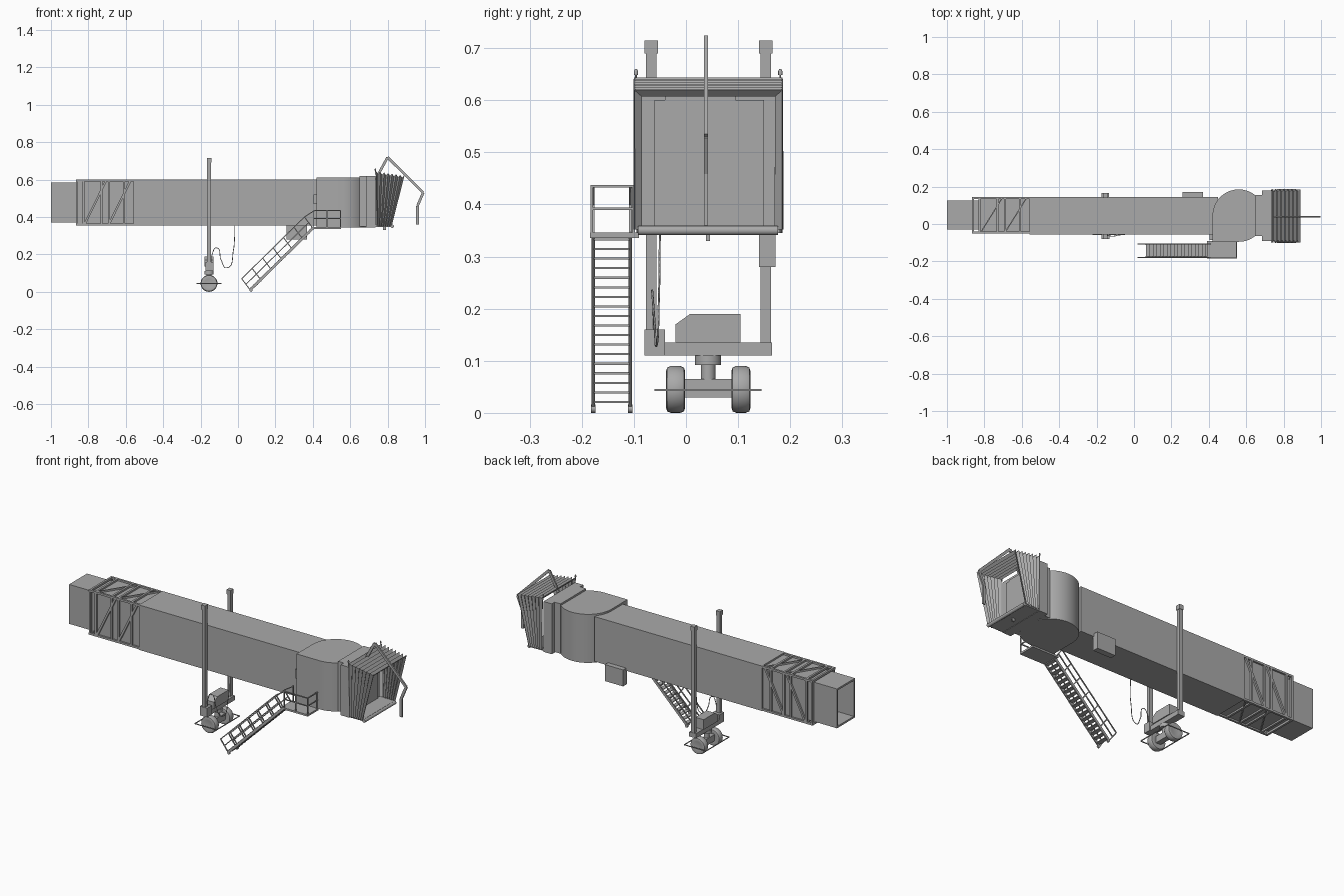
import bpy, bmesh, math
from mathutils import Vector

if "Cube" in bpy.data.objects:
    bpy.data.objects.remove(bpy.data.objects["Cube"])

grey = bpy.data.materials.new("mid_grey")
grey.diffuse_color = (0.4, 0.4, 0.4, 1)
grey.use_nodes = True
grey.node_tree.nodes["Principled BSDF"].inputs["Base Color"].default_value = grey.diffuse_color


def finish(name, bm, smooth=False):
    bmesh.ops.recalc_face_normals(bm, faces=bm.faces)
    me = bpy.data.meshes.new(name)
    bm.to_mesh(me)
    bm.free()
    me.materials.append(grey)
    ob = bpy.data.objects.new(name, me)
    bpy.context.collection.objects.link(ob)
    if smooth:
        bpy.ops.object.select_all(action='DESELECT')
        ob.select_set(True)
        bpy.context.view_layer.objects.active = ob
        bpy.ops.object.shade_smooth_by_angle(angle=math.radians(35))
    return ob


def add_box(bm, x0, x1, y0, y1, z0, z1):
    vs = bmesh.ops.create_cube(bm, size=1)["verts"]
    for v in vs:
        v.co = ((x0 + x1) / 2 + v.co.x * (x1 - x0), (y0 + y1) / 2 + v.co.y * (y1 - y0),
                (z0 + z1) / 2 + v.co.z * (z1 - z0))


def boxes(name, *dims):
    bm = bmesh.new()
    for d in dims:
        add_box(bm, *d)
    return finish(name, bm)


def add_bar(bm, a, b, w, h=None):
    # square bar from a to b, w along y (or sideways), h across
    a, b = Vector(a), Vector(b)
    d = b - a
    side = Vector((0, 1, 0)) if abs(d.normalized().y) < 0.9 else Vector((1, 0, 0))
    up = d.cross(side).normalized()
    vs = bmesh.ops.create_cube(bm, size=1)["verts"]
    for v in vs:
        v.co = (a + b) / 2 + d * v.co.x + side * v.co.y * w + up * v.co.z * (h or w)


def bars(name, pairs, w, h=None):
    bm = bmesh.new()
    for a, b in pairs:
        add_bar(bm, a, b, w, h)
    return finish(name, bm)


def prism(name, pts, vec, smooth=False):
    bm = bmesh.new()
    f = bm.faces.new([bm.verts.new(p) for p in pts])
    r = bmesh.ops.extrude_face_region(bm, geom=[f])
    bmesh.ops.translate(bm, vec=vec, verts=[g for g in r["geom"] if isinstance(g, bmesh.types.BMVert)])
    return finish(name, bm, smooth)


def lathe(name, prof, centre, axis='Z', n=32):
    # prof: (radius, offset along axis)
    bm = bmesh.new()
    rings = []
    for r, o in prof:
        ring = []
        for k in range(n):
            c, s = r * math.cos(math.tau * k / n), r * math.sin(math.tau * k / n)
            ring.append(bm.verts.new(Vector(centre) + Vector((c, o, s) if axis == 'Y' else (c, s, o))))
        rings.append(ring)
    for p, q in zip(rings, rings[1:]):
        for k in range(n):
            bm.faces.new((p[k], p[(k + 1) % n], q[(k + 1) % n], q[k]))
    bm.faces.new(rings[0])
    bm.faces.new(rings[-1])
    return finish(name, bm, True)


def tube(name, pts, r):
    cu = bpy.data.curves.new(name, 'CURVE')
    cu.dimensions = '3D'
    cu.bevel_depth, cu.bevel_resolution = r, 1
    sp = cu.splines.new('BEZIER')
    sp.bezier_points.add(len(pts) - 1)
    for bp, p in zip(sp.bezier_points, pts):
        bp.co = p
        bp.handle_left_type = bp.handle_right_type = 'AUTO'
    cu.materials.append(grey)
    ob = bpy.data.objects.new(name, cu)
    bpy.context.collection.objects.link(ob)


# Telescoping tunnels: hollow rear, middle and main
Y0, Y1 = -0.055, 0.145
boxes("rear_tunnel", (-1, -0.5, -0.03, -0.02, 0.37, 0.585), (-1, -0.5, 0.115, 0.125, 0.37, 0.585),
      (-1, -0.5, -0.02, 0.115, 0.37, 0.38), (-1, -0.5, -0.02, 0.115, 0.575, 0.585))
boxes("middle_tunnel", (-0.82, -0.5, -0.042, 0.134, 0.364, 0.591))
boxes("main_tunnel", (-0.56, 0.45, Y0, Y1, 0.355, 0.6))

# Lattice frame around the telescoping joint
fr = []
y0, y1, z0, z1 = -0.046, 0.138, 0.361, 0.595
for x in (-0.86, -0.825, -0.73, -0.69, -0.61):
    c = [(x, y0, z0), (x, y0, z1), (x, y1, z1), (x, y1, z0)]
    fr += [(c[i], c[(i + 1) % 4]) for i in range(4)]
for y in (y0, y1):
    fr += [((-0.866, y, z), (-0.56, y, z)) for z in (z0, z1)]
    fr += [((x, y, z0), (x + 0.115, y, z1)) for x in (-0.82, -0.69)]
for z in (z0, z1):
    fr += [((x, y0, z), (x + 0.115, y1, z)) for x in (-0.82, -0.69)]
bars("lattice_frame", fr, 0.011)

# Cabin: square front corner, round elsewhere
cx, cy, R = 0.56, 0.045, 0.14
out = [(0.42, cy - R, 0.345)]
out += [(cx + R * math.cos(math.radians(a)), cy + R * math.sin(math.radians(a)), 0.345)
        for a in range(-90, 181, 6)]
prism("cabin", out, (0, 0, 0.265), True)
boxes("cabin_neck", (0.62, 0.74, -0.06, 0.15, 0.35, 0.6))
boxes("neck_hood", (0.65, 0.70, -0.065, 0.155, 0.348, 0.62))
boxes("cabin_side_box", (0.405, 0.425, -0.085, -0.05, 0.47, 0.52))
boxes("equipment_box", (0.26, 0.37, 0.14, 0.172, 0.28, 0.37))

# Docking head: back frame, floor, bumper and lamps
boxes("head_frame", (0.685, 0.735, -0.092, 0.18, 0.345, 0.62))
boxes("head_panels", (0.733, 0.74, -0.04, 0.095, 0.59, 0.607), (0.733, 0.74, -0.04, 0.095, 0.357, 0.375))
boxes("head_floor", (0.70, 0.825, -0.09, 0.175, 0.347, 0.36))
lathe("front_bumper", [(0.009, -0.092), (0.009, 0.177)], (0.825, 0, 0.35), 'Y', 16)
boxes("floor_sensor", (0.775, 0.79, 0.038, 0.046, 0.33, 0.348))
for y in (-0.096, 0.181):
    lathe("lamp", [(0.0015, -0.02), (0.0015, 0), (0.004, 0), (0.004, 0.008), (0.002, 0.012)],
          (0.735, y, 0.648), 'Z', 12)

# Pleated canopy fanning out towards the aircraft
bm = bmesh.new()
prev, N = None, 14
for i in range(N + 1):
    t, o = i / N, 0.013 * (i % 2)
    bx, tx, tz = 0.742 + 0.078 * t, 0.738 + 0.15 * t, 0.643 - 0.023 * t - o
    ya, yb = -0.099 + o, 0.185 - o
    row = [bm.verts.new(p) for p in ((bx, ya, 0.352), (tx, ya, tz), (tx, yb, tz), (bx, yb, 0.352))]
    if prev:
        for k in range(3):
            bm.faces.new((prev[k], prev[k + 1], row[k + 1], row[k]))
    prev = row
canopy = finish("bellows_canopy", bm)
mod = canopy.modifiers.new("thickness", 'SOLIDIFY')
mod.thickness, mod.offset = 0.004, 0

# Overhead arm
arm = [(0.735, 0.60), (0.80, 0.719), (0.99, 0.53), (0.96, 0.46), (0.96, 0.36)]
P = [(x, 0.0385, z) for x, z in arm]
bars("overhead_arm", list(zip(P, P[1:])), 0.008, 0.014)

# Lift columns and wheel carriage
WX = -0.155
for y in (-0.067, 0.153):
    boxes("lift_column", (WX - 0.01, WX + 0.01, y - 0.01, y + 0.01, 0.11, 0.70),
          (WX - 0.012, WX + 0.012, y - 0.013, y + 0.013, 0.69, 0.715))
boxes("cross_beam", (WX - 0.02, WX + 0.02, -0.08, 0.165, 0.11, 0.135))
boxes("control_box", (WX - 0.02, WX + 0.025, -0.08, -0.04, 0.11, 0.16))
prism("drive_cover", [(WX - 0.025, y, z) for y, z in
      ((-0.02, 0.135), (0.105, 0.135), (0.105, 0.19), (0.008, 0.19), (-0.02, 0.17))], (0.05, 0, 0))
lathe("swivel_plate", [(0.025, 0.092), (0.025, 0.11)], (WX, 0.0425, 0))
lathe("swivel_neck", [(0.014, 0.06), (0.014, 0.093)], (WX, 0.0425, 0))
boxes("axle", (WX - 0.015, WX + 0.015, -0.01, 0.095, 0.03, 0.065))
for y in (-0.02, 0.1055):
    lathe("wheel", [(0.024, -0.015), (0.036, -0.018), (0.042, -0.016), (0.045, -0.009),
                    (0.045, 0.009), (0.042, 0.016), (0.036, 0.018), (0.024, 0.015)], (WX, y, 0.045), 'Y')
g = [(-0.22, -0.058, 0.044), (-0.09, -0.058, 0.044), (-0.09, 0.143, 0.044), (-0.22, 0.143, 0.044)]
bars("wheel_guard", [(g[i], g[(i + 1) % 4]) for i in range(4)], 0.004)
tube("hanging_cable", [(-0.02, -0.05, 0.357), (-0.025, -0.052, 0.22), (-0.06, -0.057, 0.128),
                       (-0.09, -0.06, 0.17), (-0.115, -0.065, 0.235), (-0.135, -0.063, 0.21),
                       (-0.14, -0.06, 0.14)], 0.002)

# Service stairs: stringers, treads, rails, feet
SA, SB = Vector((0.065, 0, 0.01)), Vector((0.40, 0, 0.34))
off = Vector((-0.045, 0, 0.06))
st, rl = [], []
for y in (-0.178, -0.107):
    Y = Vector((0, y, 0))
    st.append((SA + Y, SB + Y))
    top = SB + off + Y
    for k in (0.5, 1):
        rl.append((SA + off * k + Y, SB + off * k + Y))
    for i in range(7):
        p = SA.lerp(SB, i / 6) + Y
        rl.append((p, p + off))
    rl.append((top, Vector((0.41, y, 0.435))))
    lathe("stair_foot", [(0.008, -0.004), (0.008, 0.004)], (0.07, y, 0.008), 'Y', 12)
bars("stair_stringers", st, 0.006, 0.014)
bars("stair_rails", rl, 0.005)
bm = bmesh.new()
for i in range(18):
    p = SA.lerp(SB, (i + 0.6) / 18)
    add_box(bm, p.x - 0.011, p.x + 0.011, -0.177, -0.108, p.z - 0.002, p.z + 0.002)
finish("stair_treads", bm)

# Landing platform with railing
boxes("landing", (0.39, 0.55, -0.184, -0.09, 0.336, 0.346))
pr = []
for z in (0.392, 0.435):
    pr += [((0.405, -0.181, z), (0.547, -0.181, z)), ((0.547, -0.181, z), (0.547, -0.096, z))]
for x, y in ((0.405, -0.181), (0.476, -0.181), (0.547, -0.181), (0.547, -0.1), (0.405, -0.103)):
    pr.append(((x, y, 0.34), (x, y, 0.437)))
bars("landing_railing", pr, 0.005)
